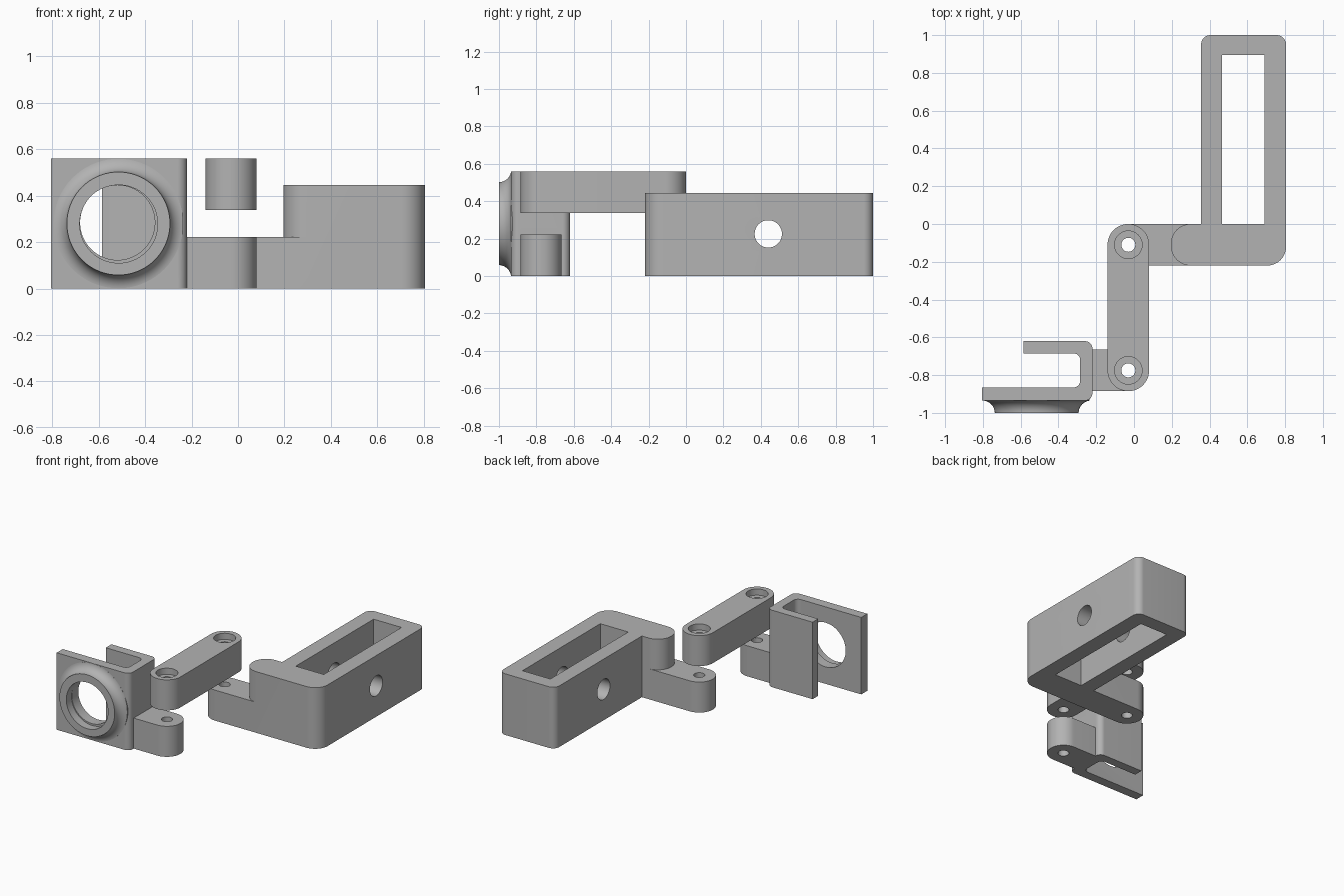
import bpy, bmesh
from math import sin, cos, pi
from mathutils import Vector, Matrix

cube = bpy.data.objects.get("Cube")
if cube:
    bpy.data.objects.remove(cube, do_unlink=True)

grey = bpy.data.materials.new("matte grey")
grey.use_nodes = True
grey.diffuse_color = (0.45, 0.45, 0.45, 1)
grey.node_tree.nodes["Principled BSDF"].inputs["Base Color"].default_value = grey.diffuse_color


def finish(name, bm):
    bmesh.ops.recalc_face_normals(bm, faces=bm.faces)
    mesh = bpy.data.meshes.new(name)
    bm.to_mesh(mesh)
    bm.free()
    mesh.materials.append(grey)
    obj = bpy.data.objects.new(name, mesh)
    bpy.context.collection.objects.link(obj)
    return obj


def rounded(corners, steps=12):
    """Square-cornered outline of (x, y, radius) with its corners filleted."""
    out = []
    for i, (x, y, r) in enumerate(corners):
        p = Vector((x, y))
        if r == 0:
            out.append(p)
            continue
        a = (Vector(corners[i - 1][:2]) - p).normalized()
        b = (Vector(corners[(i + 1) % len(corners)][:2]) - p).normalized()
        centre = p + (a + b) * r
        for k in range(steps + 1):
            t = pi / 2 * k / steps
            out.append(centre - b * r * cos(t) - a * r * sin(t))
    return out


def slab(name, corners, z0, z1):
    bm = bmesh.new()
    face = bm.faces.new([bm.verts.new((p.x, p.y, z0)) for p in rounded(corners)])
    top = bmesh.ops.extrude_face_region(bm, geom=[face])["geom"]
    bmesh.ops.translate(bm, vec=(0, 0, z1 - z0),
                        verts=[v for v in top if isinstance(v, bmesh.types.BMVert)])
    bmesh.ops.remove_doubles(bm, verts=bm.verts, dist=1e-5)
    return finish(name, bm)


def box(name, x0, x1, y0, y1, z0, z1, left=0, right=0):
    return slab(name, [(x0, y0, left), (x1, y0, right), (x1, y1, right), (x0, y1, left)], z0, z1)


def rod(centre, radius, length, axis="Z"):
    turn = {"X": Matrix.Rotation(pi / 2, 4, "Y"), "Y": Matrix.Rotation(pi / 2, 4, "X"),
            "Z": Matrix()}[axis]
    bm = bmesh.new()
    bmesh.ops.create_cone(bm, cap_ends=True, segments=64, radius1=radius, radius2=radius,
                          depth=length, matrix=Matrix.Translation(centre) @ turn)
    return finish("cutter", bm)


def combine(obj, other, operation="DIFFERENCE"):
    other.hide_render = True
    mod = obj.modifiers.new("combine", "BOOLEAN")
    mod.operation, mod.solver, mod.object = operation, "EXACT", other
    bpy.context.view_layer.objects.active = obj
    bpy.ops.object.modifier_apply(modifier=mod.name)
    bpy.data.objects.remove(other, do_unlink=True)


def smooth(obj):
    bpy.ops.object.select_all(action="DESELECT")
    obj.select_set(True)
    bpy.context.view_layer.objects.active = obj
    bpy.ops.object.shade_smooth_by_angle(angle=pi / 6)


PIVOT_X, BACK_Y, FRONT_Y = -0.03, -0.11, -0.775
PIN, BORE = 0.037, 0.073
LOW, LINK_LOW, TOP = 0.222, 0.338, 0.56

# Window frame with rounded boss and hinge arm
frame = slab("window_frame", [(0.195, -0.22, 0.105), (0.805, -0.22, 0.1), (0.805, 1, 0.05),
                              (0.355, 1, 0.05), (0.355, 0, 0), (0.195, 0, 0.105)], 0, 0.445)
combine(frame, box("arm", -0.14, 0.4, -0.22, 0, 0, LOW, left=0.1095), "UNION")
combine(frame, box("window", 0.465, 0.69, 0, 0.895, -0.1, 0.6))
combine(frame, rod((0.58, 0.44, 0.225), BORE, 1, "X"))
combine(frame, rod((PIVOT_X, BACK_Y, 0.1), PIN, 0.5))

# Connecting link with a counterbored hole at each end
link = slab("connecting_link", [(-0.14, -0.885, 0.1095), (0.08, -0.885, 0.1095),
                                (0.08, 0, 0.1095), (-0.14, 0, 0.1095)], LINK_LOW, TOP)
for y in (BACK_Y, FRONT_Y):
    combine(link, rod((PIVOT_X, y, 0.45), PIN, 0.5))
    combine(link, rod((PIVOT_X, y, TOP + 0.05), BORE, 0.19))

# U-shaped holder with hinge tab
holder = slab("lens_holder", [(-0.805, -0.935, 0), (-0.22, -0.935, 0.04), (-0.22, -0.62, 0.04),
                              (-0.585, -0.62, 0), (-0.585, -0.685, 0), (-0.285, -0.685, 0.035),
                              (-0.285, -0.865, 0.035), (-0.805, -0.865, 0)], 0, TOP)
combine(holder, box("tab", -0.25, 0.08, -0.885, -0.665, 0, LOW, right=0.1095), "UNION")
combine(holder, rod((PIVOT_X, FRONT_Y, 0.1), PIN, 0.5))

# Flared ring on the holder's front
cx, cz, flare = -0.515, 0.28, 0.065
profile = [(0.287 - flare * cos(t), -1 + flare * sin(t))
           for t in (pi / 2 * k / 12 for k in range(12))]
profile += [(0.279, -0.9355), (0.279, -0.9)]
bm = bmesh.new()
rings = [[bm.verts.new((cx + r * cos(2 * pi * i / 72), y, cz + r * sin(2 * pi * i / 72)))
          for i in range(72)] for r, y in profile]
for a, b in zip(rings, rings[1:]):
    for i in range(72):
        j = (i + 1) % 72
        bm.faces.new((a[i], a[j], b[j], b[i]))
bm.faces.new(rings[0])
bm.faces.new(rings[-1])
combine(holder, finish("ring", bm), "UNION")

# Stepped lens opening
combine(holder, rod((-0.519, -0.9, 0.284), 0.161, 0.3, "Y"))
combine(holder, rod((-0.514, -1.0, 0.278), 0.168, 0.12, "Y"))

for part in (frame, link, holder):
    smooth(part)
